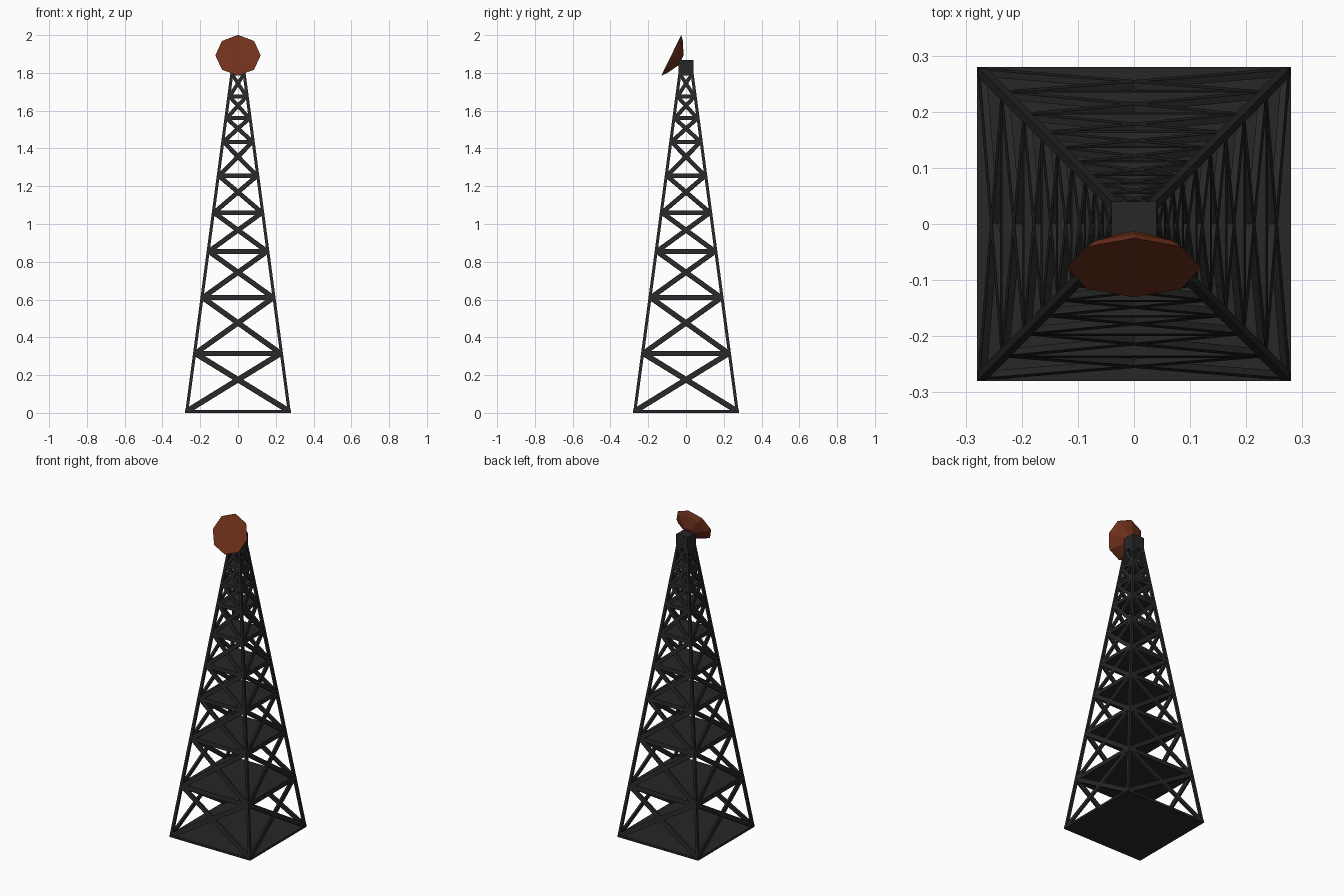
import bpy, bmesh
from math import pi, cos, sin
from mathutils import Vector, Matrix

if "Cube" in bpy.data.objects:
    bpy.data.objects.remove(bpy.data.objects["Cube"])

LEVELS = [0.012, 0.315, 0.61, 0.855, 1.06, 1.255, 1.435, 1.56, 1.675, 1.79]


def half(z):
    """Half width of the tapering tower at height z."""
    return 0.28 - 0.1333 * z


def material(name, color):
    m = bpy.data.materials.new(name)
    m.diffuse_color = (*color, 1)
    m.use_nodes = True
    m.node_tree.nodes["Principled BSDF"].inputs["Base Color"].default_value = m.diffuse_color
    return m


STEEL = material("dark_steel", (0.02, 0.02, 0.02))
RUST = material("rust_red", (0.16, 0.03, 0.011))


def finish(name, bm, mat):
    bmesh.ops.recalc_face_normals(bm, faces=bm.faces)
    me = bpy.data.meshes.new(name)
    bm.to_mesh(me)
    bm.free()
    me.materials.append(mat)
    ob = bpy.data.objects.new(name, me)
    bpy.context.collection.objects.link(ob)
    return ob


def loft(bm, rings):
    """Closed solid through a list of equal-length rings of points."""
    vs = [[bm.verts.new(p) for p in r] for r in rings]
    n = len(vs[0])
    for a, b in zip(vs, vs[1:]):
        for i in range(n):
            j = (i + 1) % n
            bm.faces.new((a[i], a[j], b[j], b[i]))
    bm.faces.new(vs[0][::-1])
    bm.faces.new(vs[-1])


def square(cx, cy, h, z):
    return [Vector((cx + sx * h, cy + sy * h, z))
            for sx, sy in ((-1, -1), (1, -1), (1, 1), (-1, 1))]


def bar(bm, a, b, normal, width, depth):
    """Flat bar from a to b lying in the plane with the given normal."""
    side = (b - a).cross(normal).normalized() * width / 2
    out = normal * depth / 2
    loft(bm, [[p - side - out, p + side - out, p + side + out, p - side + out]
              for p in (a, b)])


# Corner legs
bm = bmesh.new()
for sx in (-1, 1):
    for sy in (-1, 1):
        loft(bm, [square(sx * (half(z) - 0.008), sy * (half(z) - 0.008), 0.008, z)
                  for z in (0, 1.82)])
finish("corner_legs", bm, STEEL)

# Base plate and floor plates
bm = bmesh.new()
loft(bm, [square(0, 0, 0.28, z) for z in (0, 0.014)])
finish("base_plate", bm, STEEL)
bm = bmesh.new()
for i, z in enumerate(LEVELS[1:-1]):
    t = 0.0135 - 0.0005 * i
    loft(bm, [square(0, 0, half(q) - 0.001, q) for q in (z - t, z + t)])
finish("floor_plates", bm, STEEL)

# Crossed braces on all four sides
bm = bmesh.new()
for k in range(4):
    turn = Matrix.Rotation(k * pi / 2, 3, 'Z')
    normal = turn @ Vector((0, -1, 0.1333)).normalized()
    for i, (z0, z1) in enumerate(zip(LEVELS, LEVELS[1:])):
        for s in (-1, 1):
            a = Vector((s * (half(z0) - 0.012), -half(z0) + 0.008, z0))
            b = Vector((-s * (half(z1) - 0.012), -half(z1) + 0.008, z1))
            bar(bm, turn @ a, turn @ b, normal, 0.028 - 0.0012 * i, 0.012)
finish("cross_braces", bm, STEEL)

# Top block
bm = bmesh.new()
loft(bm, [square(0, 0, 0.04, z) for z in (1.785, 1.868)])
finish("top_block", bm, STEEL)

# Eight-sided dish, facing forward and tilted upward
bm = bmesh.new()
loft(bm, [[Vector((r * cos(i * pi / 4), d, r * sin(i * pi / 4))) for i in range(8)]
          for r, d in ((0.12, 0), (0.096, 0.021), (0.03, 0.058))])
dish = finish("dish", bm, RUST)
dish.location = (0, -0.078, 1.893)
dish.rotation_euler = (-0.455, 0, 0)
